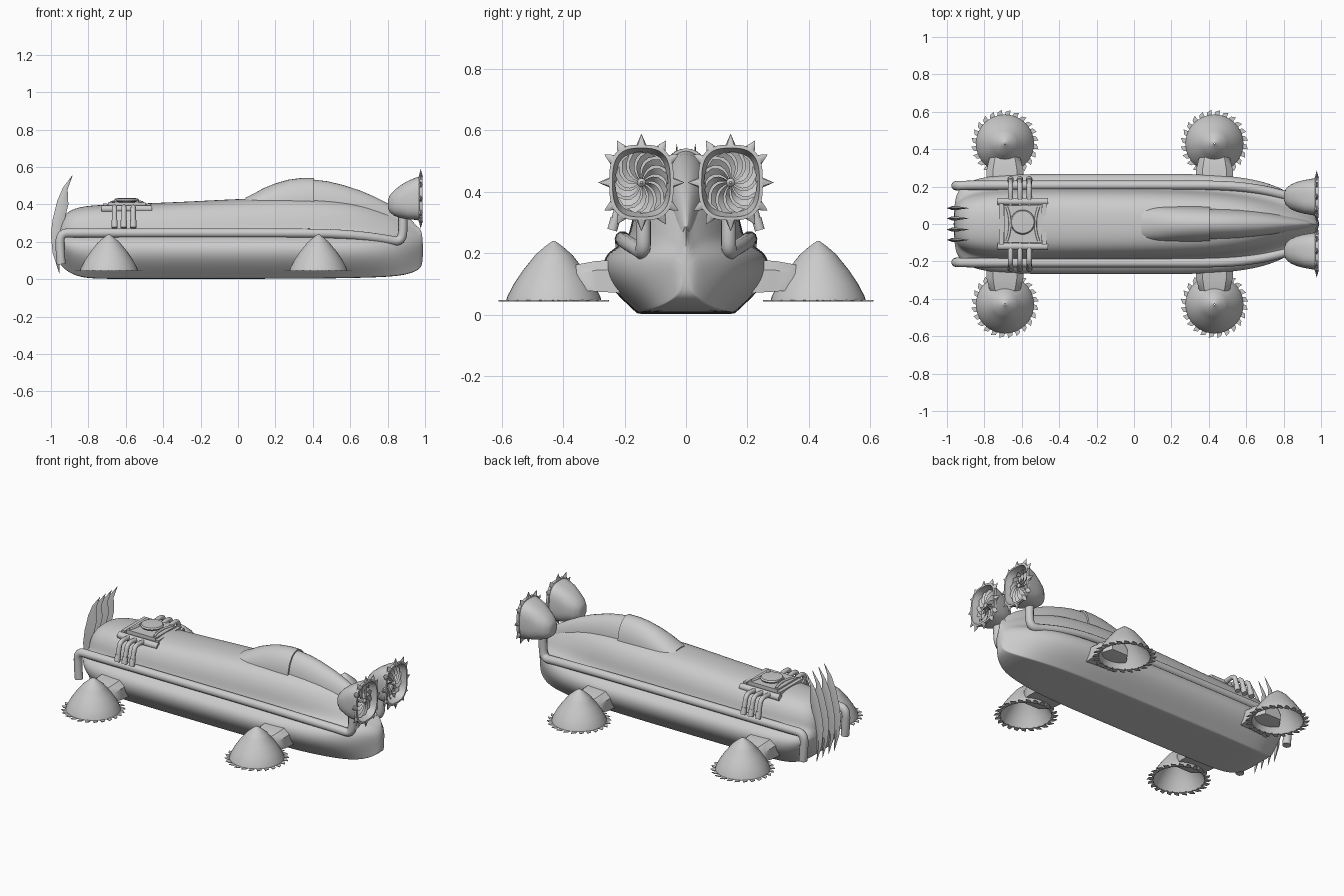
import bpy, bmesh
from math import sin, cos, pi, radians
from mathutils import Vector

if "Cube" in bpy.data.objects:
    bpy.data.objects.remove(bpy.data.objects["Cube"])


def make(name, verts, faces, angle=40, subdiv=0):
    me = bpy.data.meshes.new(name)
    me.from_pydata([tuple(v) for v in verts], [], faces)
    bm = bmesh.new()
    bm.from_mesh(me)
    bmesh.ops.recalc_face_normals(bm, faces=bm.faces)
    bm.to_mesh(me)
    bm.free()
    ob = bpy.data.objects.new(name, me)
    bpy.context.collection.objects.link(ob)
    me.shade_smooth()
    if subdiv:
        m = ob.modifiers.new("smooth", 'SUBSURF')
        m.levels = m.render_levels = subdiv
    else:
        me.set_sharp_from_angle(angle=radians(angle))
    return ob


def loft(name, rings, subdiv=0, angle=40, caps=True):
    n = len(rings[0])
    verts = [v for r in rings for v in r]
    faces = [(i*n+j, i*n+(j+1) % n, (i+1)*n+(j+1) % n, (i+1)*n+j)
             for i in range(len(rings)-1) for j in range(n)]
    if caps:
        faces += [tuple(range(n)), tuple(range(len(verts)-n, len(verts)))]
    return make(name, verts, faces, angle, subdiv)


def lathe(name, profile, centre, n=32, caps=True):
    cx, cy, cz = centre
    return loft(name, [[(cx+r*cos(2*pi*k/n), cy+r*sin(2*pi*k/n), cz+z)
                        for k in range(n)] for r, z in profile], caps=caps)


def tube(name, pts, r):
    cu = bpy.data.curves.new(name, 'CURVE')
    cu.dimensions = '3D'
    cu.bevel_depth, cu.bevel_resolution, cu.use_fill_caps = r, 3, True
    sp = cu.splines.new('NURBS')
    sp.points.add(len(pts)-1)
    for p, c in zip(sp.points, pts):
        p.co = (*c, 1)
    sp.order_u, sp.use_endpoint_u, sp.resolution_u = 3, True, 6
    ob = bpy.data.objects.new(name, cu)
    bpy.context.collection.objects.link(ob)
    return ob


def box(name, centre, size):
    c, h = Vector(centre), Vector(size)/2
    ring = [(-1, -1), (1, -1), (1, 1), (-1, 1)]
    return loft(name, [[(c.x+a*h.x, c.y+b*h.y, c.z+s*h.z) for a, b in ring] for s in (-1, 1)])


# Hull: x, bottom half width, bottom z, max half width, upper half width, top z
rows = [(-.965, .06, .10, .13, .08, .28), (-.93, .10, .05, .20, .13, .36),
        (-.84, .15, .002, .25, .165, .398), (-.65, .16, .002, .268, .18, .405),
        (-.3, .16, .002, .27, .18, .417), (.1, .16, .002, .27, .18, .44),
        (.4, .158, .003, .268, .17, .44), (.6, .15, .006, .25, .145, .425),
        (.75, .13, .01, .215, .105, .39), (.88, .10, .018, .145, .06, .338),
        (.965, .045, .045, .055, .02, .28), (.99, .015, .08, .018, .008, .255)]
rings = []
for x, wb, zb, w, wu, zt in rows:
    f = max(0, min(1, (x-.55)/.35))          # 0 on the body, 1 at the prow
    zs = min(.235, zt-.06)
    zm = min(zb+.11, zs-.055)
    wt, zu = wu*(.72-.3*f), zt-.015-.012*f
    half = [(wb*.93, zb), (wb, zb+.002), (wb+(w-wb)*.1, zb+.014), (w*1.02, zm),
            (w*(1-.06*f), zs-.03), (wu*(1.02+.35*f), zs), (wu, (zs+zt-.03)/2), (wt, zu)]
    rings.append([(x, 0, zb)] + [(x, y, z) for y, z in half] + [(x, 0, zt)]
                 + [(x, -y, z) for y, z in reversed(half)])
hull = loft("hull", rings, subdiv=3)
# Creased prow ridge
nv = len(rings[0])
crease = hull.data.attributes.new("crease_edge", 'FLOAT', 'EDGE')
for e in hull.data.edges:
    a, b = (hull.data.vertices[i].co for i in e.vertices)
    if abs(a.y)+abs(b.y) < 1e-6 and min(a.x, b.x) > .5 and max(a.z, b.z) > .2 and a.x != b.x:
        crease.data[e.index].value = .7


# Canopy and windscreen
def canopy(name, secs):
    loft(name, [[(x, hw*cos(pi*k/16), zb+(zt-zb)*sin(pi*k/16)**.85) for k in range(17)]
                for x, hw, zb, zt in secs], angle=50)


canopy("canopy", [(.04, .085, .38, .436), (.08, .09, .38, .455), (.14, .094, .38, .488),
                  (.2, .095, .38, .512), (.27, .095, .38, .532), (.34, .095, .38, .541),
                  (.405, .092, .38, .541)])
canopy("windscreen", [(.39, .083, .37, .534), (.48, .081, .37, .523), (.56, .077, .36, .504),
                      (.65, .069, .34, .475), (.73, .059, .32, .441), (.8, .048, .28, .405),
                      (.87, .036, .24, .363), (.92, .025, .2, .325), (.95, .014, .2, .29)])

# Tail fins: four hooked blades, thin at the rims and thick along the middle
rear = [(-.885, .555), (-.935, .49), (-.965, .42), (-.99, .32), (-1.0, .24), (-.99, .14), (-.955, .03)]
fore = [(-.885, .555), (-.912, .48), (-.908, .40), (-.93, .31), (-.945, .22), (-.958, .13), (-.955, .03)]
for i, y in enumerate((-.085, -.03, .03, .085)):
    loft(f"tail_fin_{i+1}",
         [[(a[0]-.001, y, a[1]), ((a[0]+b[0])/2, y+t, (a[1]+b[1])/2),
           (b[0]+.001, y, b[1]), ((a[0]+b[0])/2, y-t, (a[1]+b[1])/2)]
          for a, b, t in zip(rear, fore, (.001, .006, .009, .011, .011, .008, .001))])

# Engine deck: frame, braces and round cap
box("engine_block", (-.595, 0, .388), (.2, .2, .044))
for s in (-1, 1):
    box("engine_end_rail", (-.595+s*.115, 0, .39), (.022, .22, .028))
    tube("engine_side_rail", [(-.73, s*.12, .376), (-.46, s*.12, .376)], .02)
    for dx in (-.085, .085):
        tube("engine_brace", [(-.595+dx, s*.09, .41), (-.595+dx*.6, 0, .418),
                              (-.595+dx, -s*.09, .41)], .007)
lathe("engine_cap", [(.045, -.03), (.045, 0), (.062, .004), (.066, .012), (.06, .02), (.03, .022)],
      (-.595, .01, .412))
box("engine_cap_tab", (-.645, .01, .422), (.03, .06, .012))


def superellipse(x, cy, cz, a, b, n=48, p=.68):
    ring = []
    for k in range(n):
        c, s = cos(2*pi*k/n), sin(2*pi*k/n)
        ring.append((x, cy+a*abs(c)**p*(1 if c > 0 else -1), cz+b*abs(s)**p*(1 if s > 0 else -1)))
    return ring


for s in (-1, 1):
    side = "left" if s > 0 else "right"
    # Side pipe, rising into the intake at the nose
    tube(f"side_pipe_{side}",
         [(-.945, s*.205, .08), (-.952, s*.205, .15), (-.952, s*.205, .247), (-.87, s*.207, .247),
          (-.4, s*.207, .247), (.2, s*.207, .247), (.5, s*.207, .245), (.68, s*.185, .23),
          (.80, s*.155, .212), (.865, s*.14, .20), (.885, s*.138, .25), (.88, s*.14, .36)], .025)
    # Exhaust stubs
    for x in (-.66, -.61, -.56):
        tube(f"exhaust_{side}", [(x, s*.10, .375), (x, s*.17, .388), (x, s*.21, .38),
                                 (x, s*.222, .34), (x, s*.238, .28)], .014)
        tube(f"exhaust_tip_{side}", [(x, s*.229, .315), (x, s*.24, .275)], .017)

    # Intake pod: egg shell with a hollow mouth
    cy, cz = s*.145, .43
    pod = [(.803, .02, .025, -.028), (.811, .042, .045, -.027), (.835, .064, .068, -.023),
           (.87, .08, .088, -.015), (.91, .09, .103, -.007), (.95, .097, .113, 0), (.968, .1, .117, 0),
           (.97, .105, .123, 0), (.986, .105, .123, 0), (.987, .094, .112, 0), (.95, .088, .104, 0),
           (.925, .082, .096, 0)]
    loft(f"intake_{side}", [superellipse(x, cy, cz+dz, a, b, p=.68 if x > .9 else .85)
                            for x, a, b, dz in pod])
    # Fan: swept blades round a hub
    verts, faces = [], []
    for k in range(12):
        a0 = 2*pi*k/12
        base = len(verts)
        for j in range(6):
            t = j/5
            r, sweep = .012+.082*t, s*.75*t*t
            for d, x in ((0, .968-.01*t), (.36, .945)):
                a = a0+sweep+s*d
                verts.append((x, cy+r*cos(a)*.93, cz+r*sin(a)*1.08))
        faces += [(base+2*j, base+2*j+1, base+2*j+3, base+2*j+2) for j in range(5)]
    make(f"fan_{side}", verts, faces)
    loft(f"fan_hub_{side}", [[(x, cy+r*cos(pi*k/8), cz+r*sin(pi*k/8)) for k in range(16)]
                             for x, r in ((.93, .014), (.968, .014), (.978, .004))])
    # Spikes round the rim
    verts, faces = [], []
    ring = superellipse(.977, cy, cz, .102, .12)
    for k in range(12):
        p = Vector(ring[k*4])
        out = Vector((0, cos(pi*k/6), sin(pi*k/6)))
        tan = Vector((0, -out.z, out.y))
        b = len(verts)
        verts += [p+tan*.017*cos(pi*j/4)+Vector((.011*sin(pi*j/4), 0, 0)) for j in range(8)]
        verts.append(p+out*(.039 if k % 3 == 0 else .033))
        faces += [(b+j, b+(j+1) % 8, b+8) for j in range(8)]
    make(f"rim_spikes_{side}", verts, faces)

    for end, cx in (("rear", -.69), ("front", .43)):
        # Hollow cone hover pad
        c = (cx, s*.43, 0)
        lathe(f"hover_cone_{end}_{side}",
              [(.145, .047), (.155, .045), (.151, .06), (.13, .1), (.1, .145), (.066, .187),
               (.062, .193), (.03, .221), (.004, .24), (.003, .23), (.05, .185), (.09, .14),
               (.122, .095), (.145, .047)], c, 40, caps=False)
        # Saw teeth round the cone's edge
        verts, faces = [], []
        for k in range(24):
            b = len(verts)
            for z in (.043, .047):
                for r, d in ((.145, -.03), (.17, .03), (.181, .17), (.167, .17), (.146, .19)):
                    a = 2*pi*k/24-d
                    verts.append((cx+r*cos(a), s*.43+r*sin(a), z))
            faces += [tuple(range(b, b+5)), tuple(range(b+5, b+10))]
            faces += [(b+j, b+(j+1) % 5, b+5+(j+1) % 5, b+5+j) for j in range(5)]
        make(f"saw_teeth_{end}_{side}", verts, faces)
        # Strut from hull to cone
        loft(f"strut_{end}_{side}",
             [[(cx+q*hw, s*y, z) for q, z in ((-1, z0), (1, z0), (1, z1-.03), (.65, z1),
                                              (-.65, z1), (-1, z1-.03))]
              for y, hw, z0, z1 in ((.2, .1, .07, .178), (.29, .098, .075, .175),
                                    (.345, .085, .08, .165), (.39, .055, .09, .155))])
